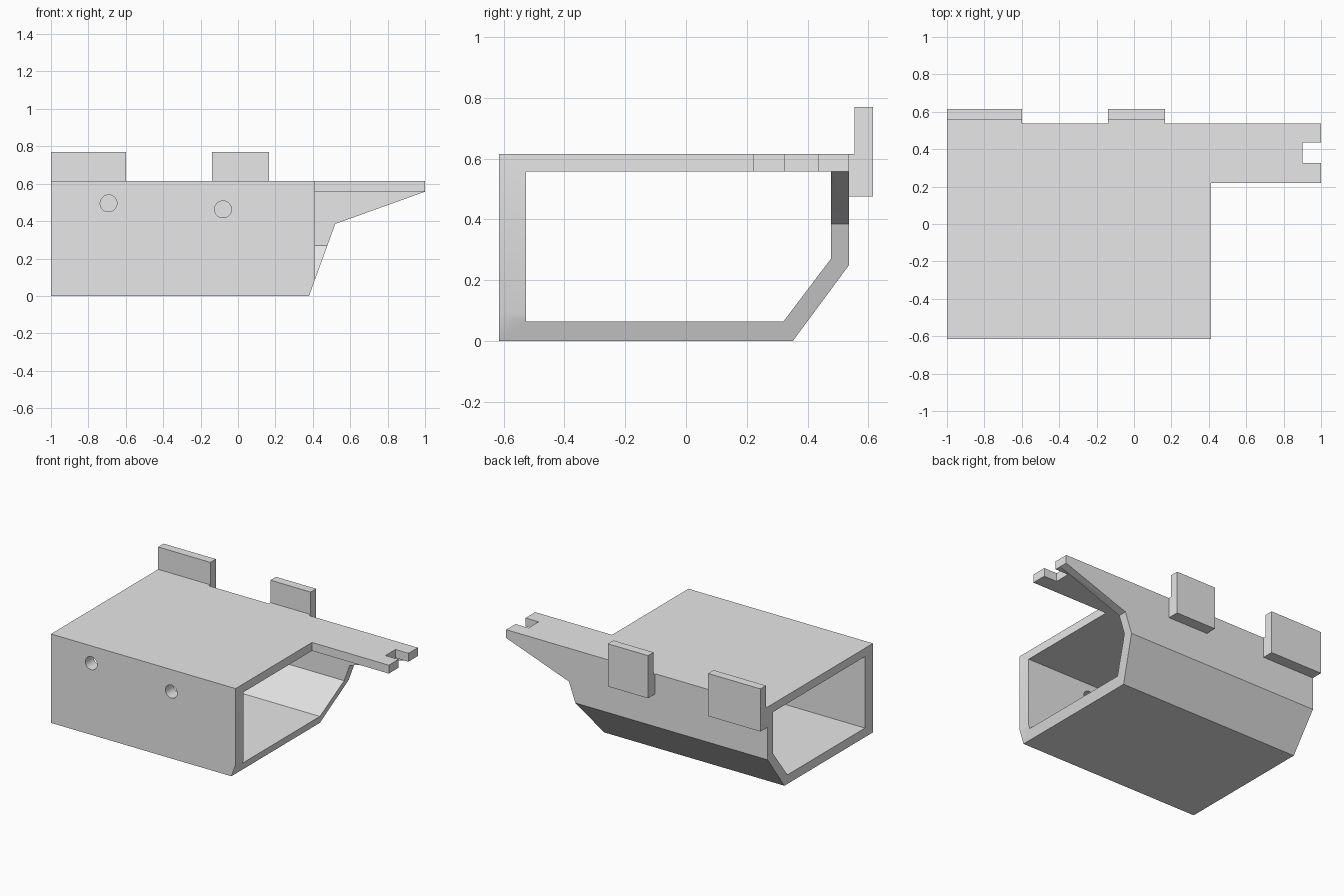
import bpy
import bmesh
from mathutils import Matrix, Vector

cube = bpy.data.objects.get("Cube")
if cube:
    bpy.data.objects.remove(cube, do_unlink=True)

grey = bpy.data.materials.new("plain grey")
grey.use_nodes = True
grey.diffuse_color = (0.8, 0.8, 0.8, 1)
grey.node_tree.nodes["Principled BSDF"].inputs["Base Color"].default_value = (0.8, 0.8, 0.8, 1)


def finish(name, bm):
    bmesh.ops.recalc_face_normals(bm, faces=bm.faces)
    mesh = bpy.data.meshes.new(name)
    bm.to_mesh(mesh)
    bm.free()
    mesh.materials.append(grey)
    obj = bpy.data.objects.new(name, mesh)
    bpy.context.collection.objects.link(obj)
    return obj


def prism(name, points, axis, start, end):
    """Extrude a 2D profile along the given axis (0 = x, 1 = y, 2 = z)."""
    bm = bmesh.new()
    verts = []
    for point in points:
        co = list(point)
        co.insert(axis, start)
        verts.append(bm.verts.new(co))
    face = bm.faces.new(verts)
    new = bmesh.ops.extrude_face_region(bm, geom=[face])["geom"]
    shift = Vector((0, 0, 0))
    shift[axis] = end - start
    bmesh.ops.translate(bm, vec=shift, verts=[g for g in new if isinstance(g, bmesh.types.BMVert)])
    return finish(name, bm)


def rect(a, b, c, d):
    return [(a, c), (b, c), (b, d), (a, d)]


def tube(name, outer, inner, start, end):
    """Hollow sleeve along x, open at both ends."""
    bm = bmesh.new()
    rings = [[bm.verts.new((x, y, z)) for y, z in loop]
             for x, loop in ((start, outer), (end, outer), (end, inner), (start, inner))]
    n = len(outer)
    for k in range(4):
        a, b = rings[k], rings[(k + 1) % 4]
        for i in range(n):
            j = (i + 1) % n
            bm.faces.new((a[i], a[j], b[j], b[i]))
    return finish(name, bm)


def cut(target, cutter):
    cutter.hide_render = True
    mod = target.modifiers.new("cut", "BOOLEAN")
    mod.operation = "DIFFERENCE"
    mod.solver = "EXACT"
    mod.object = cutter
    bpy.context.view_layer.objects.active = target
    bpy.ops.object.modifier_apply(modifier=mod.name)
    bpy.data.objects.remove(cutter, do_unlink=True)


# Sleeve with one chamfered lower corner
outer = [(-0.615, 0), (0.352, 0), (0.537, 0.25), (0.537, 0.615), (-0.615, 0.615)]
inner = [(-0.527, 0.063), (0.32, 0.063), (0.477, 0.27), (0.477, 0.557), (-0.527, 0.557)]
body = tube("sleeve_body", outer, inner, -1, 1)

# Trim the open end to leave a tapered arm with a notched tip
cut(body, prism("taper_cutter", [(0.307, -0.2), (0.52, 0.385), (1.2, 0.629), (1.2, -0.2)], 1, -1, 1))
cut(body, prism("side_cutter", rect(0.412, 1.2, -1, 0.22), 2, -0.3, 1))
cut(body, prism("notch_cutter", rect(0.9, 1.2, 0.325, 0.435), 2, 0.3, 1))

# Round holes in the front wall
for x, z in ((-0.692, 0.495), (-0.08, 0.463)):
    bm = bmesh.new()
    bmesh.ops.create_cone(bm, cap_ends=True, segments=32, radius1=0.045, radius2=0.045, depth=0.4,
                          matrix=Matrix.Translation((x, -0.57, z)) @ Matrix.Rotation(1.5707963, 4, "X"))
    cut(body, finish("hole_cutter", bm))

# Upright back tabs, each with a thicker foot against the wall
tab = [(0.537, 0.475), (0.615, 0.475), (0.615, 0.77), (0.555, 0.77), (0.555, 0.615), (0.537, 0.615)]
prism("right_back_tab", tab, 0, -1, -0.6)
prism("middle_back_tab", tab, 0, -0.14, 0.167)

# Flat faces with smooth hole walls
bpy.ops.object.select_all(action="DESELECT")
body.select_set(True)
bpy.context.view_layer.objects.active = body
bpy.ops.object.shade_smooth_by_angle(angle=0.4)
